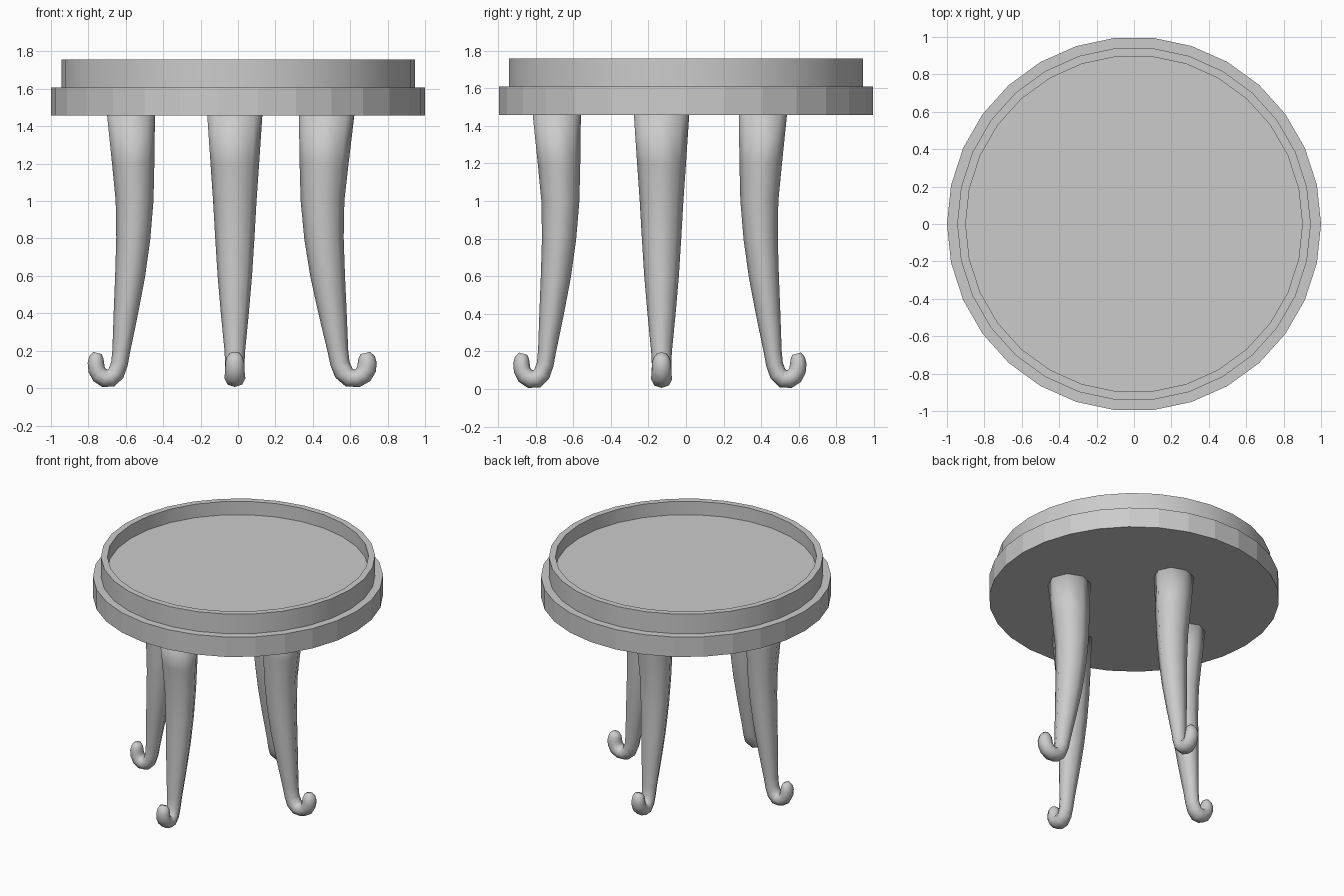
import bpy, bmesh, math
from mathutils import Vector

if "Cube" in bpy.data.objects:
    bpy.data.objects.remove(bpy.data.objects["Cube"])


def new_object(name, bm, smooth=False):
    bmesh.ops.recalc_face_normals(bm, faces=bm.faces)
    mesh = bpy.data.meshes.new(name)
    bm.to_mesh(mesh)
    bm.free()
    obj = bpy.data.objects.new(name, mesh)
    bpy.context.collection.objects.link(obj)
    for p in mesh.polygons:
        p.use_smooth = smooth
    return obj


def loft(name, rings, smooth=False):
    """Skin a list of point rings and cap both ends."""
    bm = bmesh.new()
    loops = [[bm.verts.new(p) for p in ring] for ring in rings]
    n = len(loops[0])
    for a, b in zip(loops, loops[1:]):
        for i in range(n):
            j = (i + 1) % n
            bm.faces.new((a[i], a[j], b[j], b[i]))
    bm.faces.new(loops[0])
    bm.faces.new(loops[-1])
    return new_object(name, bm, smooth)


def turned(name, profile, sides=30, smooth=False):
    """Turn a (radius, z) profile about the z axis."""
    step = 2 * math.pi / sides
    return loft(name, [[(r * math.cos(i * step), r * math.sin(i * step), z)
                        for i in range(sides)] for r, z in profile], smooth)


# Faceted lower disc and smooth tray with a raised rim
turned("table_top", [(1.0, 1.457), (1.0, 1.608)])
tray = turned("tray_rim", [(0.945, 1.608), (0.945, 1.757),
                           (0.9, 1.757), (0.9, 1.655)])
bpy.context.view_layer.objects.active = tray
tray.select_set(True)
bpy.ops.object.shade_smooth_by_angle(angle=math.radians(30))

# Leg centreline: (outward distance, height, half thickness)
LEG = [(.572, 1.458, .128), (.560, 1.2, .113), (.553, 1.0, .101),
       (.560, .8, .091), (.577, .6, .080), (.600, .4, .065),
       (.624, .2, .048), (.634, .13, .045), (.652, .08, .046),
       (.680, .054, .049), (.712, .053, .049), (.740, .070, .047),
       (.756, .100, .045), (.760, .135, .044), (.757, .165, .038),
       (.751, .188, .023)]


def leg(name, out, scale, offset, side_shift, sides=8):
    out = Vector(out)
    side = Vector((abs(out.y), abs(out.x), 0))
    rings = []
    for k, (r, z, h) in enumerate(LEG):
        a, b = LEG[max(k - 1, 0)], LEG[min(k + 1, len(LEG) - 1)]
        t = Vector((b[0] - a[0], b[1] - a[1])).normalized()
        if k == 0:
            t = Vector((0, -1))
        ring = []
        for i in range(sides):
            ang = 2 * math.pi * i / sides
            u, v = h * math.cos(ang), 1.15 * h * math.sin(ang)
            d = (r - t.y * u) * scale + offset
            ring.append(out * d + side * (side_shift + v)
                        + Vector((0, 0, z + t.x * u)))
        rings.append(ring)
    return loft(name, rings, True)


# Four legs with curled feet
leg("left_leg", (-1, 0, 0), 1.0, 0.0, -0.13)
leg("right_leg", (1, 0, 0), 1.157, -0.188, -0.13)
leg("front_leg", (0, -1, 0), 1.0, 0.115, -0.017)
leg("back_leg", (0, 1, 0), 1.0, -0.163, -0.017)
